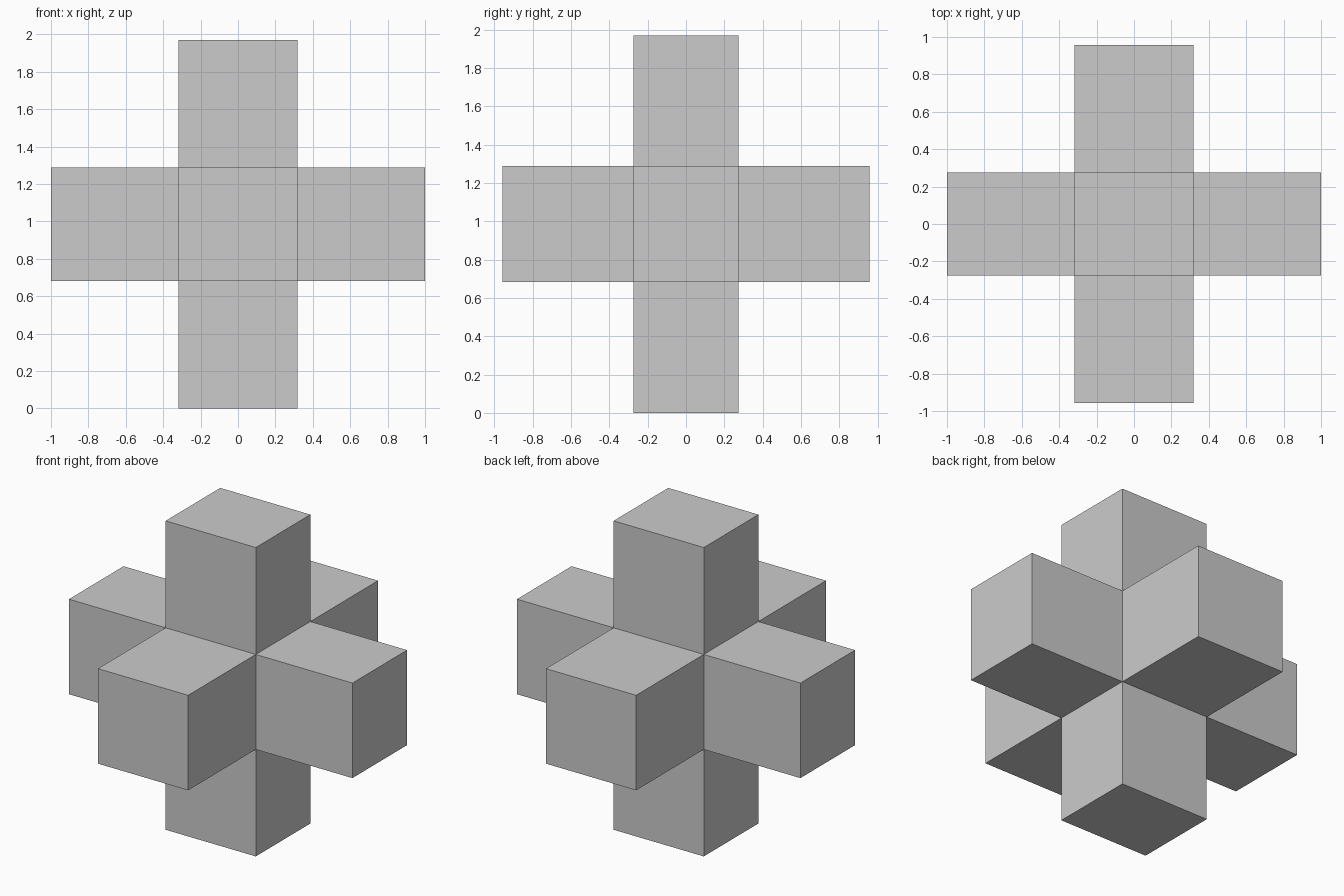
import bpy
import bmesh
from mathutils import Vector

old = bpy.data.objects.get("Cube")
if old:
    bpy.data.objects.remove(old, do_unlink=True)

CORE = Vector((0.636, 0.55, 0.606))   # size of the central block
ARM = 0.682                           # length of every arm

# Plain grey material
grey = bpy.data.materials.new("light grey")
grey.use_nodes = True
colour = (0.6, 0.6, 0.6, 1)
grey.diffuse_color = colour
grey.node_tree.nodes["Principled BSDF"].inputs["Base Color"].default_value = colour

# Central block, standing so that the lower arm touches the ground
bm = bmesh.new()
bmesh.ops.create_cube(bm, size=1)
bmesh.ops.scale(bm, vec=CORE, verts=bm.verts)
bmesh.ops.translate(bm, vec=(0, 0, CORE.z / 2 + ARM), verts=bm.verts)
bm.normal_update()

# Six arms, one pushed straight out of each side of the block
for face in list(bm.faces):
    direction = face.normal.copy()
    arm = bmesh.ops.extrude_face_region(bm, geom=[face])["geom"]
    tip = [v for v in arm if isinstance(v, bmesh.types.BMVert)]
    bmesh.ops.translate(bm, vec=direction * ARM, verts=tip)
    if face.is_valid:
        bmesh.ops.delete(bm, geom=[face], context="FACES_ONLY")

bmesh.ops.recalc_face_normals(bm, faces=bm.faces)
mesh = bpy.data.meshes.new("six_armed_cross")
bm.to_mesh(mesh)
bm.free()
mesh.materials.append(grey)

cross = bpy.data.objects.new("six_armed_cross", mesh)
bpy.context.collection.objects.link(cross)
